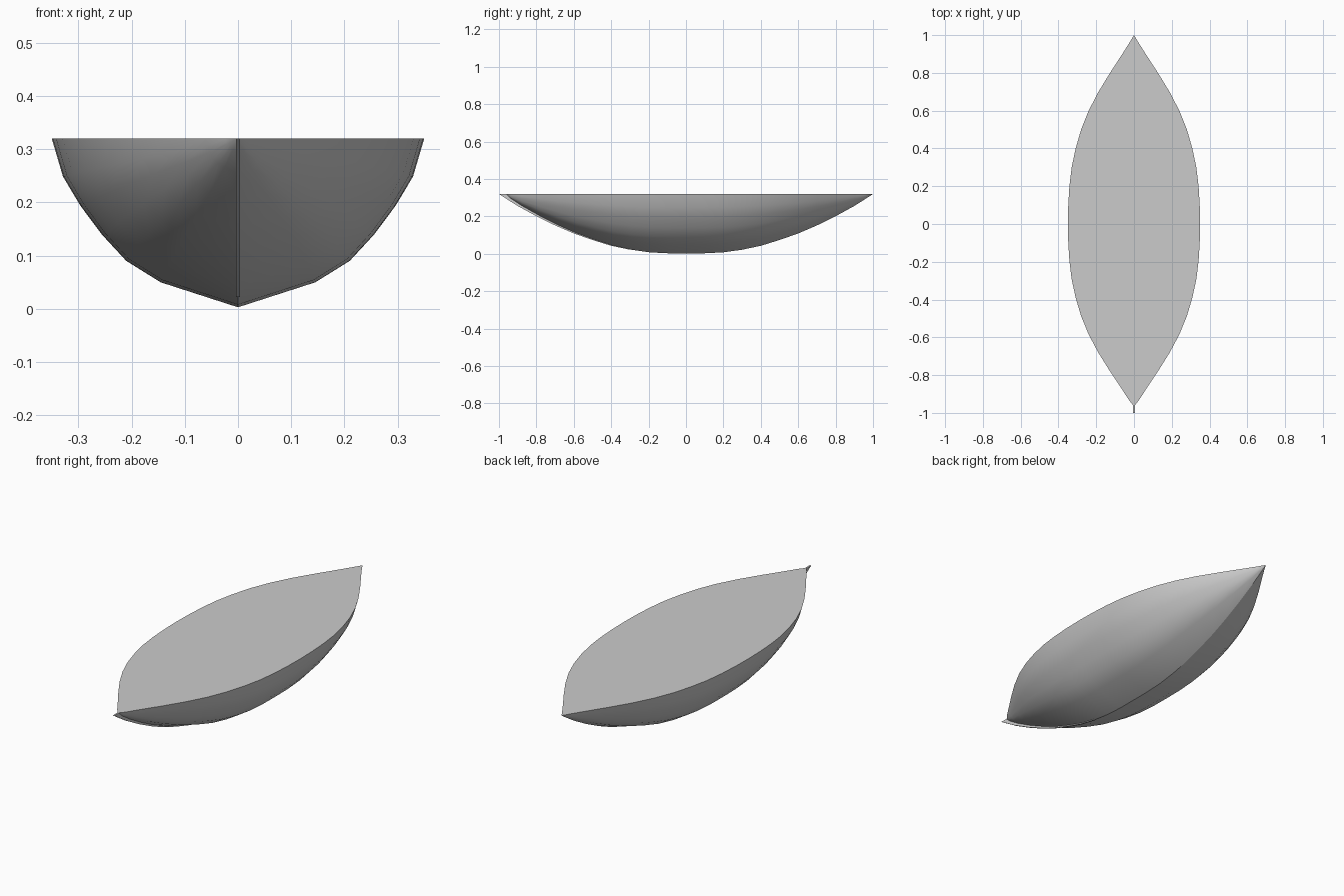
import bpy, bmesh

if "Cube" in bpy.data.objects:
    bpy.data.objects.remove(bpy.data.objects["Cube"])

DECK = 0.32
# half midship section: (share of half beam, share of depth)
SECTION = [(0, 0), (0.415, 0.148), (0.60, 0.275), (0.73, 0.43),
           (0.845, 0.60), (0.94, 0.775), (1, 1)]
# deck outline and keel line along half the length: (y, half beam, keel height)
STATIONS = [(0, .35, .003), (.1, .348, .003), (.2, .342, .008), (.3, .33, .022),
            (.4, .309, .043), (.5, .28, .074), (.6, .24, .109), (.7, .188, .152),
            (.8, .127, .201), (.9, .062, .256), (.96, .024, .294)]


def make(name, bm):
    bmesh.ops.recalc_face_normals(bm, faces=bm.faces)
    me = bpy.data.meshes.new(name)
    bm.to_mesh(me)
    bm.free()
    ob = bpy.data.objects.new(name, me)
    bpy.context.collection.objects.link(ob)
    bpy.context.view_layer.objects.active = ob
    ob.select_set(True)
    bpy.ops.object.shade_smooth_by_angle(angle=0.55)
    ob.select_set(False)
    return ob


# Hull: lofted sections closed by a flat deck
bm = bmesh.new()
profile = [(-x, z) for x, z in SECTION[:0:-1]] + SECTION
rows = []
ends = [(-y * 0.975, w, k) for y, w, k in STATIONS[:0:-1]] + STATIONS
for y, w, k in ends:
    rows.append([bm.verts.new((w * x, y, k + (DECK - k) * z)) for x, z in profile])
for a, b in zip(rows, rows[1:]):
    for i in range(len(profile) - 1):
        bm.faces.new((a[i], a[i + 1], b[i + 1], b[i]))
    bm.faces.new((a[-1], a[0], b[0], b[-1]))
for row, tip_y in ((rows[0], -0.965), (rows[-1], 1.0)):
    tip = bm.verts.new((0, tip_y, DECK))
    for i in range(len(row)):
        bm.faces.new((row[i], row[(i + 1) % len(row)], tip))
make("hull", bm)

# Stem: thin fin along the front of the keel
bm = bmesh.new()
line = [(-1.0, DECK)] + [(-y, k) for y, w, k in STATIONS[:2:-1]]
pts = line + [(-0.3, 0.06), (-0.6, 0.2), (-0.9, DECK - 0.002), (-0.96, DECK)]
sides = [[bm.verts.new((x, y, z)) for y, z in pts] for x in (-0.004, 0.004)]
for s in sides:
    bm.faces.new(s)
for i in range(len(pts)):
    j = (i + 1) % len(pts)
    bm.faces.new((sides[0][i], sides[0][j], sides[1][j], sides[1][i]))
make("stem", bm)
